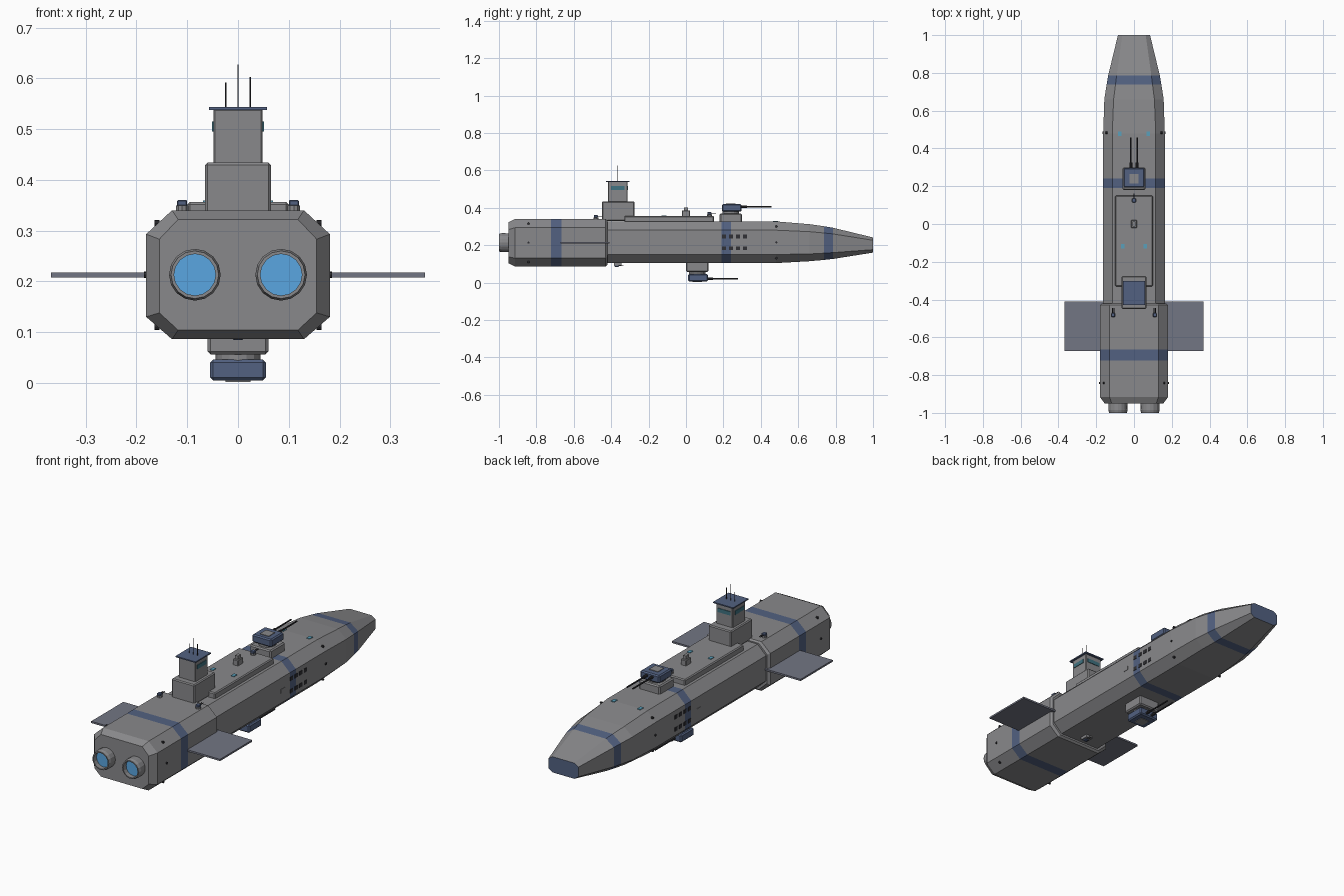
import bpy, bmesh, math
from mathutils import Matrix, Vector

if "Cube" in bpy.data.objects:
    bpy.data.objects.remove(bpy.data.objects["Cube"])


def colour(name, rgb):
    m = bpy.data.materials.new(name)
    m.diffuse_color = (*rgb, 1)
    m.use_nodes = True
    m.node_tree.nodes["Principled BSDF"].inputs["Base Color"].default_value = m.diffuse_color
    return m


GREY = colour("hull_grey", (0.25, 0.25, 0.26))
BLUE = colour("trim_blue", (0.085, 0.12, 0.22))
FIN = colour("fin_grey_blue", (0.17, 0.18, 0.23))
DARK = colour("dark", (0.03, 0.03, 0.035))
TEAL = colour("window_teal", (0.05, 0.17, 0.22))
LIGHT = colour("light_blue", (0.1, 0.35, 0.5))
GLOW = colour("engine_glow", (0.1, 0.38, 0.75))


def finish(bm, name, mats):
    bmesh.ops.recalc_face_normals(bm, faces=bm.faces[:])
    me = bpy.data.meshes.new(name)
    bm.to_mesh(me)
    bm.free()
    for m in mats:
        me.materials.append(m)
    ob = bpy.data.objects.new(name, me)
    bpy.context.collection.objects.link(ob)
    return ob


def box(name, x, y, z, mat=GREY, bevel=0.0):
    """Box from (min, max) pairs, optionally with chamfered edges."""
    bm = bmesh.new()
    lo, hi = Vector((x[0], y[0], z[0])), Vector((x[1], y[1], z[1]))
    bmesh.ops.create_cube(bm, size=1, matrix=Matrix.Translation((lo + hi) / 2) @ Matrix.Diagonal((*(hi - lo), 1)))
    if bevel:
        bmesh.ops.bevel(bm, geom=bm.edges[:], offset=bevel, segments=1, affect='EDGES')
    return finish(bm, name, [mat])


def rod(name, p, q, r, mat=GREY, sides=8):
    """Cylinder between two points."""
    p, q = Vector(p), Vector(q)
    rot = (q - p).to_track_quat('Z', 'Y').to_matrix().to_4x4()
    bm = bmesh.new()
    bmesh.ops.create_cone(bm, cap_ends=True, segments=sides, radius1=r, radius2=r,
                          depth=(q - p).length, matrix=Matrix.Translation((p + q) / 2) @ rot)
    return finish(bm, name, [mat])


def loft(name, rings, bands=(), blue_end=False, mats=(GREY, BLUE)):
    """Skin a row of equal-length point rings; listed spans are blue."""
    bm = bmesh.new()
    vr = [[bm.verts.new(p) for p in ring] for ring in rings]
    n = len(vr[0])
    for i in range(len(vr) - 1):
        for j in range(n):
            k = (j + 1) % n
            f = bm.faces.new((vr[i][j], vr[i][k], vr[i + 1][k], vr[i + 1][j]))
            f.material_index = 1 if i in bands else 0
    bm.faces.new(vr[0])
    f = bm.faces.new(vr[-1])
    f.material_index = 1 if blue_end else 0
    return finish(bm, name, mats)


def octagon(y, w, t, z0, s0, s1, z1):
    """Hull section: half width w, half deck width t, side from s0 to s1."""
    return [(t, y, z0), (w, y, s0), (w, y, s1), (t, y, z1),
            (-t, y, z1), (-w, y, s1), (-w, y, s0), (-t, y, z0)]


# Main hull with two painted bands and blue nose
mid = (0.163, 0.115, 0.104, 0.15, 0.28, 0.327)
loft("main_hull", [octagon(-0.45, *mid), octagon(0.19, *mid), octagon(0.24, *mid), octagon(0.48, *mid),
                   octagon(0.66, 0.157, 0.108, 0.114, 0.153, 0.272, 0.312),
                   octagon(0.738, 0.145, 0.098, 0.121, 0.157, 0.265, 0.301),
                   octagon(0.785, 0.137, 0.092, 0.126, 0.16, 0.26, 0.293),
                   octagon(1.0, 0.085, 0.062, 0.16, 0.176, 0.226, 0.241)],
     bands=(1, 5), blue_end=True)

# Engine block with chamfered ends
blk = (0.181, 0.13, 0.086, 0.13, 0.293, 0.34)
cap = (0.155, 0.118, 0.104, 0.138, 0.283, 0.322)
loft("engine_block", [octagon(-0.95, *cap), octagon(-0.915, *blk), octagon(-0.722, *blk),
                      octagon(-0.665, *blk), octagon(-0.43, *blk), octagon(-0.42, 0.17, 0.122, 0.095, 0.14, 0.287, 0.333)],
     bands=(2,))


# Engine nozzles: recessed lathe profiles with a glowing disc
def ring(cx, y, r, n=16):
    return [(cx + r * math.cos(2 * math.pi * i / n), y, 0.213 + r * math.sin(2 * math.pi * i / n)) for i in range(n)]


for s in (-1, 1):
    cx = 0.085 * s
    loft("engine_nozzle", [ring(cx, -0.94, 0.05), ring(cx, -0.985, 0.051), ring(cx, -1.0, 0.047),
                           ring(cx, -1.0, 0.041), ring(cx, -0.975, 0.041)],
         blue_end=True, mats=(GREY, GLOW))

# Side fins
for s in (-1, 1):
    box("side_fin", sorted((0.16 * s, 0.368 * s)), (-0.672, -0.41), (0.208, 0.217), FIN)

# Deck and command tower
box("upper_deck", (-0.1, 0.1), (-0.33, 0.15), (0.315, 0.356), bevel=0.005)
box("tower_base", (-0.065, 0.065), (-0.45, -0.275), (0.33, 0.434), bevel=0.005)
box("tower", (-0.048, 0.048), (-0.417, -0.313), (0.42, 0.54), bevel=0.003)
box("tower_roof", (-0.057, 0.057), (-0.428, -0.303), (0.538, 0.544), BLUE)
box("tower_window_back", (-0.036, 0.036), (-0.315, -0.31), (0.495, 0.515), TEAL)
for s in (-1, 1):
    box("tower_window_side", sorted((0.045 * s, 0.051 * s)), (-0.402, -0.33), (0.495, 0.515), TEAL)
for x, top in ((-0.024, 0.592), (0, 0.627), (0.024, 0.603)):
    rod("antenna", (x, -0.365, 0.54), (x, -0.365, top), 0.0015, DARK, 6)


# Main twin-gun turrets, above (d = 1) and below (d = -1)
def turret(name, y, z, d):
    def span(a, b):
        return sorted((z + d * a, z + d * b))
    box(name + "_base", (-0.06, 0.06), (y - 0.06, y + 0.06), span(-0.02, 0.044), bevel=0.006)
    rod(name + "_neck", (0, y, z + d * 0.04), (0, y, z + d * 0.058), 0.044, GREY, 16)
    box(name + "_head", (-0.055, 0.055), (y - 0.048, y + 0.057), span(0.054, 0.095), BLUE, 0.006)
    box(name + "_hatch", (-0.025, 0.025), (y - 0.025, y + 0.025), span(0.09, 0.098))
    for x in (-0.016, 0.016):
        rod(name + "_barrel", (x, y + 0.04, z + d * 0.08), (x, y + 0.217, z + d * 0.08), 0.004, DARK)
        rod(name + "_sleeve", (x, y + 0.05, z + d * 0.08), (x, y + 0.085, z + d * 0.08), 0.007, DARK)


turret("top_turret", 0.24, 0.325, 1)
turret("belly_turret", 0.06, 0.1, -1)


# Point-defence guns
def small_gun(x, y, z, d=1):
    rod("small_gun_base", (x, y, z - d * 0.006), (x, y, z + d * 0.009), 0.013, GREY, 10)
    box("small_gun_head", (x - 0.01, x + 0.01), (y - 0.011, y + 0.011), sorted((z + d * 0.008, z + d * 0.02)), BLUE, 0.002)
    for o in (-0.004, 0.004):
        rod("small_gun_barrel", (x + o, y + 0.005, z + d * 0.014), (x + o, y + 0.036, z + d * 0.014), 0.002, DARK, 6)


for p in ((-0.11, -0.482, 0.34), (0.11, -0.482, 0.34), (0, 0.125, 0.356)):
    small_gun(*p)
small_gun(0, -0.37, 0.104, -1)
box("belly_mount", (-0.018, 0.018), (-0.385, -0.345), (0.09, 0.106))

# Deck sensor
box("sensor_post", (-0.015, 0.015), (-0.022, 0.022), (0.35, 0.385), bevel=0.003)
box("sensor_cap", (-0.008, 0.008), (-0.012, 0.012), (0.384, 0.402))

# Portholes, side hatches, deck lights and thrusters
for s in (-1, 1):
    for y in (0.204, 0.241, 0.278, 0.315):
        for z in (0.183, 0.246):
            box("porthole", sorted((0.158 * s, 0.165 * s)), (y - 0.011, y + 0.011), (z - 0.01, z + 0.01), DARK)
    box("side_hatch", sorted((0.158 * s, 0.165 * s)), (0.115, 0.148), (0.201, 0.222))
    for x, y, z in ((0.075, 0.478, 0.327), (0.06, -0.118, 0.356)):
        box("deck_light", (x * s - 0.009, x * s + 0.009), (y - 0.013, y + 0.013), (z - 0.004, z + 0.003), LIGHT)
    for x, y, z in ((0.147, 0.483, 0.3), (0.147, 0.483, 0.13), (0.163, 0.483, 0.215),
                    (0.161, -0.842, 0.315), (0.161, -0.842, 0.11), (0.181, -0.842, 0.213)):
        rod("thruster", ((x - 0.006) * s, y, z), ((x + 0.004) * s, y, z), 0.006, DARK)
